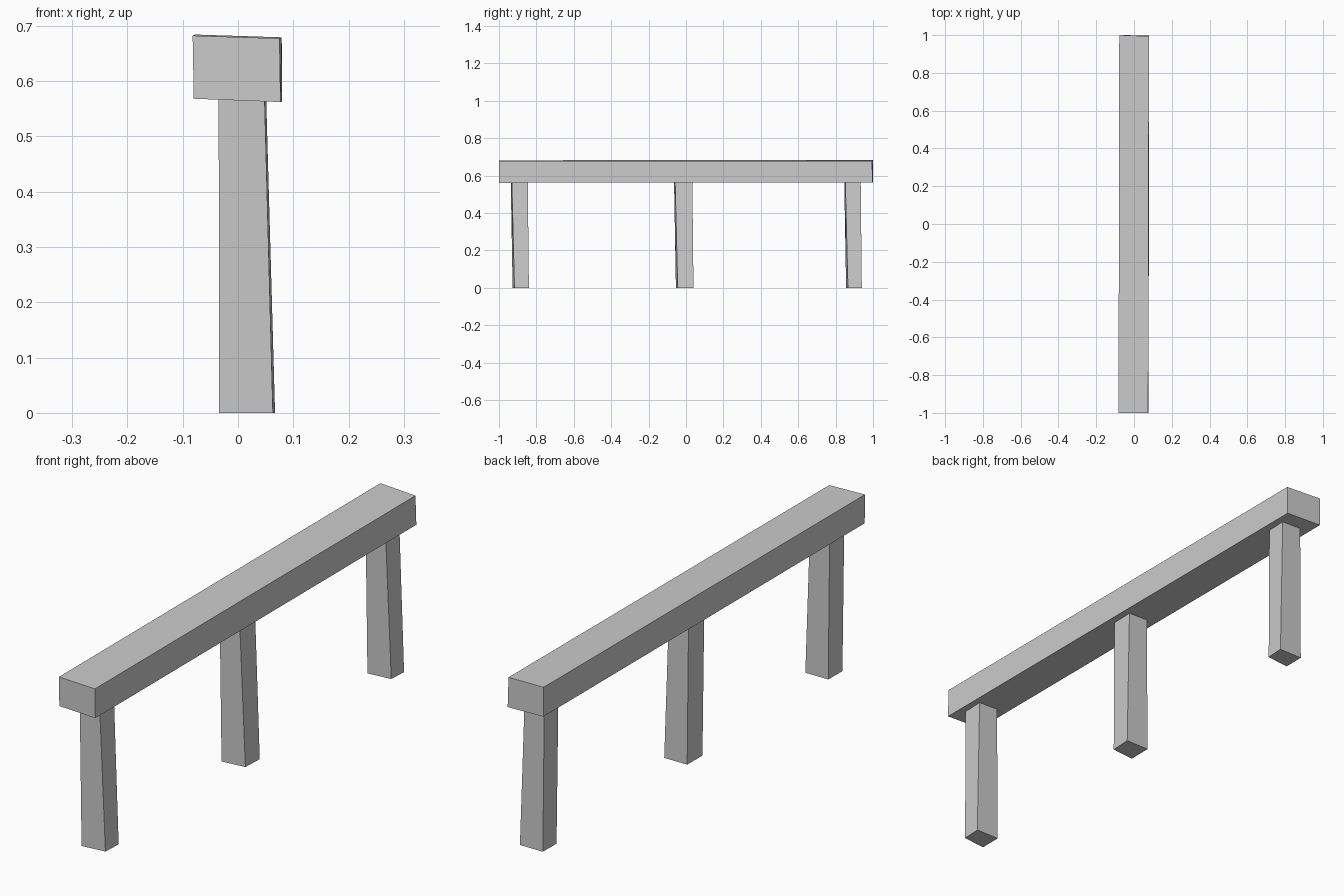
import bpy
import bmesh

if "Cube" in bpy.data.objects:
    bpy.data.objects.remove(bpy.data.objects["Cube"])


def block(name, bottom, top):
    """Six-sided block from two four-point loops (counter-clockwise from front left)."""
    bm = bmesh.new()
    lo = [bm.verts.new(p) for p in bottom]
    hi = [bm.verts.new(p) for p in top]
    bm.faces.new(lo[::-1])
    bm.faces.new(hi)
    for i in range(4):
        j = (i + 1) % 4
        bm.faces.new((lo[i], lo[j], hi[j], hi[i]))
    mesh = bpy.data.meshes.new(name)
    bm.to_mesh(mesh)
    bm.free()
    obj = bpy.data.objects.new(name, mesh)
    bpy.context.collection.objects.link(obj)
    return obj


# Top rail: a slightly skewed and tilted long beam
block("top_rail",
      [(-0.080, -1.0, 0.568), (0.077, -1.0, 0.562), (0.080, 0.998, 0.563), (-0.077, 1.0, 0.568)],
      [(-0.082, -1.0, 0.682), (0.075, -1.0, 0.677), (0.079, 0.994, 0.679), (-0.078, 1.0, 0.684)])

# Posts: hand-hewn, narrower at the top, (name, front y, back y) at the foot
for name, front, back in (("front_post", -0.927, -0.840),
                          ("middle_post", -0.054, 0.040),
                          ("back_post", 0.856, 0.940)):
    block(name,
          [(-0.034, front, 0), (0.063, front + 0.010, 0),
           (0.067, back, 0), (-0.033, back, 0)],
          [(-0.035, front - 0.010, 0.57), (0.048, front - 0.004, 0.567),
           (0.051, back - 0.006, 0.567), (-0.035, back - 0.006, 0.57)])
